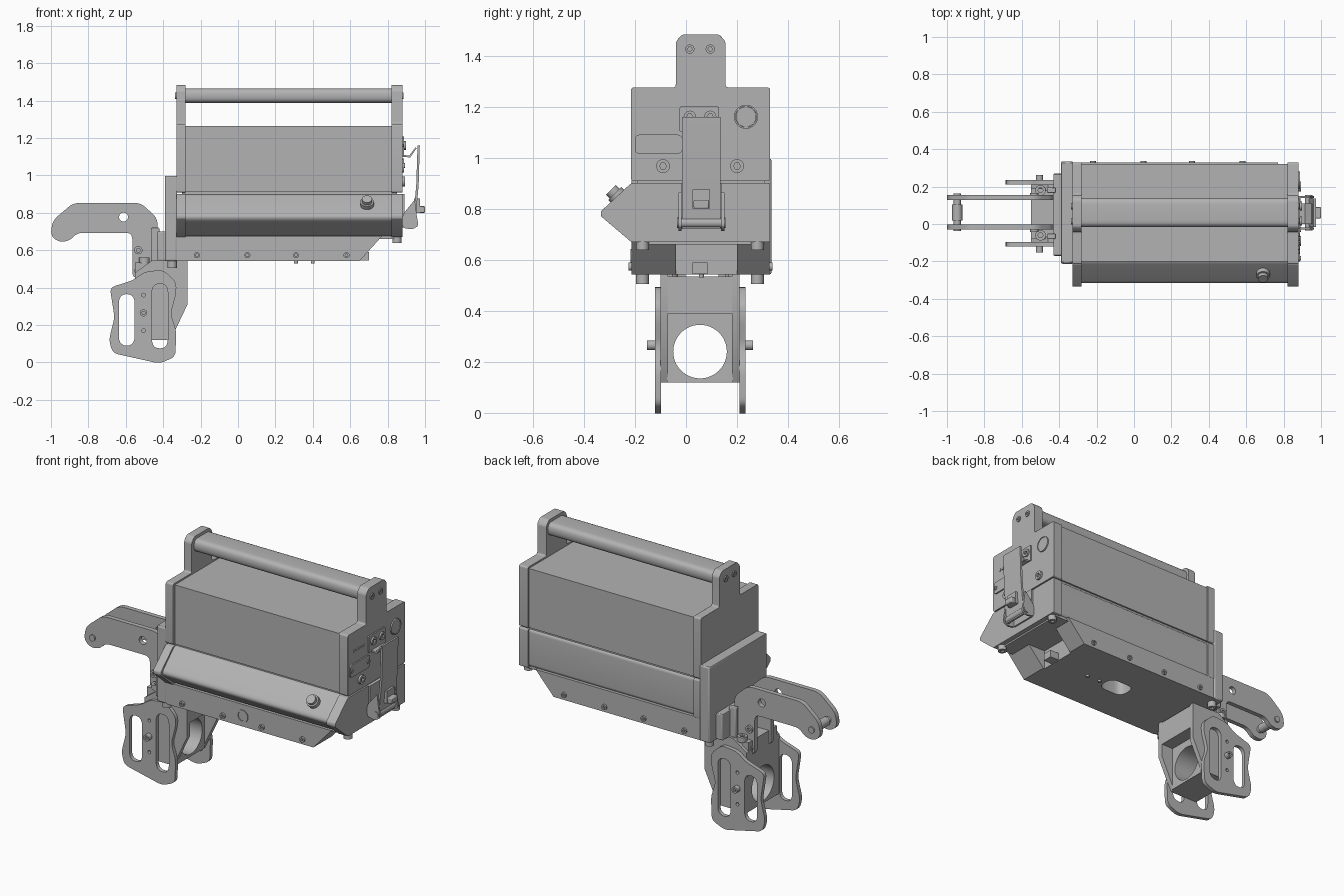
import bpy, bmesh, math
from mathutils import Matrix, Vector

if "Cube" in bpy.data.objects:
    bpy.data.objects.remove(bpy.data.objects["Cube"])

GREY = (0.45, 0.45, 0.45, 1)
grey = bpy.data.materials.new("satin grey")
grey.use_nodes = True
grey.diffuse_color = GREY
grey.node_tree.nodes["Principled BSDF"].inputs["Base Color"].default_value = GREY

AXES = {"x": Matrix(((0, 0, 1), (1, 0, 0), (0, 1, 0))),
        "y": Matrix(((1, 0, 0), (0, 0, -1), (0, 1, 0))),
        "z": Matrix.Identity(3)}
parts = []


def finish(name, bm):
    mesh = bpy.data.meshes.new(name)
    bmesh.ops.recalc_face_normals(bm, faces=bm.faces)
    bm.to_mesh(mesh)
    bm.free()
    mesh.materials.append(grey)
    obj = bpy.data.objects.new(name, mesh)
    bpy.context.scene.collection.objects.link(obj)
    parts.append(obj)
    return obj


def rounded(pts, r, steps=5):
    """Round every corner of a 2D polygon."""
    if not r:
        return pts
    out = []
    for i, p in enumerate(pts):
        p, a, b = Vector(p), Vector(pts[i - 1]), Vector(pts[(i + 1) % len(pts)])
        s = p + (a - p).normalized() * min(r, (a - p).length * 0.49)
        e = p + (b - p).normalized() * min(r, (b - p).length * 0.49)
        for k in range(steps + 1):
            t = k / steps
            out.append(tuple(s * (1 - t) ** 2 + p * 2 * t * (1 - t) + e * t * t))
    return out


def rect(u0, u1, v0, v1):
    return [(u0, v0), (u1, v0), (u1, v1), (u0, v1)]


def circle(u, v, r, n=32):
    return [(u + r * math.cos(i * math.tau / n), v + r * math.sin(i * math.tau / n)) for i in range(n)]


def prism(name, axis, lo, hi, pts, r=0, holes=(), bevel=0):
    """Extrude an outline with holes along an axis from lo to hi."""
    curve = bpy.data.curves.new(name, "CURVE")
    curve.dimensions, curve.fill_mode = "2D", "BOTH"
    curve.extrude = (hi - lo) / 2
    for loop in [rounded(pts, r), *holes]:
        spline = curve.splines.new("POLY")
        spline.points.add(len(loop) - 1)
        for point, (u, v) in zip(spline.points, loop):
            point.co = (u, v, 0, 1)
        spline.use_cyclic_u = True
    tmp = bpy.data.objects.new(name, curve)
    mesh = bpy.data.meshes.new_from_object(tmp)
    bm = bmesh.new()
    bm.from_mesh(mesh)
    bpy.data.objects.remove(tmp)
    bpy.data.meshes.remove(mesh)
    bmesh.ops.remove_doubles(bm, verts=bm.verts, dist=1e-5)
    mid = -(lo + hi) / 2 if axis == "y" else (lo + hi) / 2
    bm.transform(AXES[axis].to_4x4() @ Matrix.Translation((0, 0, mid)))
    obj = finish(name, bm)
    if bevel:
        mod = obj.modifiers.new("edge", "BEVEL")
        mod.width, mod.segments, mod.angle_limit = bevel, 2, math.radians(35)
    return obj


def box(name, x0, x1, y0, y1, z0, z1, bevel=0):
    return prism(name, "z", z0, z1, rect(x0, x1, y0, y1), bevel=bevel)


def rod(name, axis, lo, hi, u, v, r):
    return prism(name, axis, lo, hi, circle(u, v, r, 24))


def screw(name, axis, lo, hi, u, v, r):
    """Round head with a hexagonal socket."""
    return prism(name, axis, lo, hi, circle(u, v, r, 20), holes=[circle(u, v, r * 0.5, 6)])


# Main housing
box("upper_housing", -0.28, 0.82, -0.2, 0.32, 0.91, 1.265)
box("housing_core", -0.3, 0.85, -0.19, 0.31, 0.66, 0.95)
POD = [(-0.2, 0.9), (-0.315, 0.79), (-0.315, 0.765), (-0.2, 0.675), (0.32, 0.675), (0.32, 0.9)]
prism("lower_housing", "x", -0.28, 0.82, POD, 0.02)
CAP = [(-0.215, 0.9), (-0.333, 0.79), (-0.333, 0.77), (-0.215, 0.67), (0.33, 0.67), (0.33, 0.9)]
TAB = [(-0.215, 0.908), (0.33, 0.908), (0.33, 1.275), (0.155, 1.275), (0.155, 1.455), (0.13, 1.483),
       (-0.015, 1.483), (-0.04, 1.455), (-0.04, 1.275), (-0.215, 1.275)]
for side, x0, x1 in (("left", 0.82, 0.88), ("right", -0.33, -0.28)):
    prism(side + "_lower_cap", "x", x0, x1, CAP, 0.008, bevel=0.006)
    prism(side + "_handle_plate", "x", x0, x1, TAB, 0.012, bevel=0.008)
prism("handle_bar", "x", -0.29, 0.83, rect(-0.017, 0.14, 1.388, 1.465), 0.035)
for y in (0.015, 0.095):
    screw("handle_screw", "x", 0.88, 0.886, y, 1.425, 0.018)
    screw("handle_screw", "x", -0.336, -0.33, y, 1.425, 0.018)

# Base block with a bottom opening and end wedges
prism("base_block", "z", 0.542, 0.675, rect(-0.33, 0.64, -0.213, 0.328),
      holes=[rounded(rect(0.1, 0.27, 0, 0.12), 0.05)])
for y0, y1 in ((-0.213, -0.04), (0.2, 0.328)):
    prism("base_wedge", "y", y0, y1, [(0.63, 0.542), (0.65, 0.542), (0.77, 0.675), (0.63, 0.675)])
box("wedge_rib", 0.63, 0.7, 0.025, 0.085, 0.545, 0.59)
for x in (-0.22, 0.05, 0.31, 0.58):
    screw("base_side_screw", "y", -0.225, -0.213, x, 0.573, 0.016)
    screw("base_side_screw", "y", 0.328, 0.338, x, 0.573, 0.016)
for x in (0.31, 0.4):
    rod("base_stud", "z", 0.53, 0.545, x, 0.06, 0.01)
prism("side_port", "y", -0.218, -0.213, circle(0.18, 0.605, 0.037), holes=[circle(0.18, 0.605, 0.028)])
for y in (-0.17, 0.28):
    screw("cap_foot", "z", 0.638, 0.675, 0.85, y, 0.025)
    screw("wall_foot", "z", 0.505, 0.545, -0.352, y, 0.025)

# Slanted knob on the front slope
knob = rod("slope_knob", "z", -0.02, 0.045, 0, 0, 0.027)
collar = rod("knob_collar", "z", -0.02, 0.025, 0, 0, 0.036)
for obj in (knob, collar):
    obj.matrix_world = Matrix.Translation((0.69, -0.262, 0.842)) @ Matrix.Rotation(math.radians(45), 4, "X")

# Control face
rod("round_button", "x", 0.88, 0.886, 0.235, 1.16, 0.04)
prism("button_ring", "x", 0.88, 0.888, circle(0.235, 1.16, 0.047), holes=[circle(0.235, 1.16, 0.041)])
for i in range(5):
    rod("indicator", "x", 0.88, 0.884, -0.152 + i * 0.023, 1.16, 0.009)
prism("label_plate", "x", 0.88, 0.888, rect(-0.2, -0.015, 1.015, 1.09), 0.02)
for y, z, r in ((-0.183, 1.052, 0.013), (-0.03, 1.052, 0.013), (-0.09, 0.967, 0.027), (0.2, 0.967, 0.027)):
    screw("face_screw", "x", 0.88, 0.892, y, z, r)

# Toggle latch
prism("latch_catch", "x", 0.88, 0.888, rect(-0.025, 0.13, 1.1, 1.2), 0.008)
prism("catch_hook", "y", 0.0, 0.11, [(0.88, 1.1), (0.92, 1.095), (0.955, 1.145), (0.949, 1.15), (0.915, 1.105), (0.88, 1.11)])
for y in (0.015, 0.095):
    screw("catch_screw", "x", 0.888, 0.898, y, 1.16, 0.024)
prism("latch_lever", "y", -0.015, 0.135, [(0.96, 1.16), (0.972, 1.16), (0.966, 0.95), (0.945, 0.72),
                                          (0.933, 0.72), (0.953, 0.95)])
for y in (-0.03, 0.138):
    prism("latch_ear", "y", y, y + 0.012, [(0.88, 0.79), (0.88, 0.72), (0.93, 0.71), (0.965, 0.73), (0.955, 0.79), (0.945, 0.87)], 0.015)
rod("latch_pivot", "y", -0.035, 0.155, 0.935, 0.745, 0.02)
box("latch_button", 0.94, 1.0, 0.03, 0.09, 0.8, 0.835, 0.005)
box("latch_button_frame", 0.94, 0.972, 0.025, 0.095, 0.8, 0.875)
box("latch_base", 0.88, 0.89, -0.02, 0.14, 0.72, 0.9)

# Mounting wall and bracket
box("mounting_wall", -0.39, -0.325, -0.213, 0.335, 0.542, 0.997, 0.008)
box("bracket_plate", -0.43, -0.385, -0.17, 0.27, 0.545, 0.7, 0.005)
for y in (-0.08, 0.165):
    box("bracket_post", -0.465, -0.42, y, y + 0.03, 0.5, 0.72, 0.005)
for y in (-0.06, 0.18):
    screw("bracket_screw", "z", 0.53, 0.56, -0.5, y, 0.028)

# Clamp block: cheeks and a bored centre
BLOCK = [(-0.27, 0.545), (-0.27, 0.31), (-0.36, 0.12), (-0.55, 0.12), (-0.55, 0.48), (-0.46, 0.545)]
for y0, y1 in ((-0.1, -0.07), (0.18, 0.21)):
    prism("clamp_cheek", "y", y0, y1, BLOCK)
prism("clamp_bore", "x", -0.55, -0.35, rect(-0.075, 0.185, 0.12, 0.39), holes=[circle(0.055, 0.24, 0.105, 48)])
box("clamp_top", -0.55, -0.27, -0.08, 0.19, 0.39, 0.535)

# Slotted side plates
PLATE = [(-0.685, 0.4), (-0.56, 0.44), (-0.5, 0.485), (-0.4, 0.495), (-0.33, 0.43), (-0.33, 0.37), (-0.36, 0.26),
         (-0.33, 0.17), (-0.335, 0.03), (-0.42, -0.006), (-0.67, 0.05), (-0.69, 0.12), (-0.66, 0.24)]
SLOTS = [rounded(rect(-0.637, -0.553, 0.09, 0.365), 0.05), rounded(rect(-0.46, -0.375, 0.075, 0.42), 0.05)]
PINHOLES = [circle(-0.505, z, 0.01, 16) for z in (0.17, 0.36)]
for y, out in ((-0.121, -0.152), (0.21, 0.262)):
    prism("slotted_side_plate", "y", y, y + 0.024, PLATE, 0.03, holes=SLOTS + PINHOLES)
    screw("side_plate_bolt", "y", min(y, out), max(y, out), -0.505, 0.265, 0.019)

# Hooked carrying arms with roller
ARM = [(-1.003, 0.68), (-0.99, 0.76), (-0.88, 0.853), (-0.52, 0.853), (-0.43, 0.77), (-0.43, 0.45),
       (-0.565, 0.45), (-0.565, 0.693), (-0.86, 0.693), (-0.9, 0.65), (-0.96, 0.643)]
for y in (-0.03, 0.127):
    prism("hook_arm", "y", y, y + 0.028, ARM, 0.035, holes=[circle(-0.612, 0.777, 0.024)])
for z in (0.6, 0.49):
    screw("arm_screw", "y", -0.042, -0.03, -0.533, z, 0.022)
    screw("arm_screw", "y", 0.155, 0.167, -0.533, z, 0.022)
rod("arm_pin", "y", -0.038, 0.163, -0.945, 0.705, 0.019)
rod("arm_roller", "y", 0.02, 0.105, -0.945, 0.705, 0.027)

# Crisp edges, smooth rounds
bpy.ops.object.select_all(action="DESELECT")
for obj in parts:
    obj.select_set(True)
bpy.context.view_layer.objects.active = parts[0]
bpy.ops.object.shade_smooth_by_angle(angle=math.radians(30))
